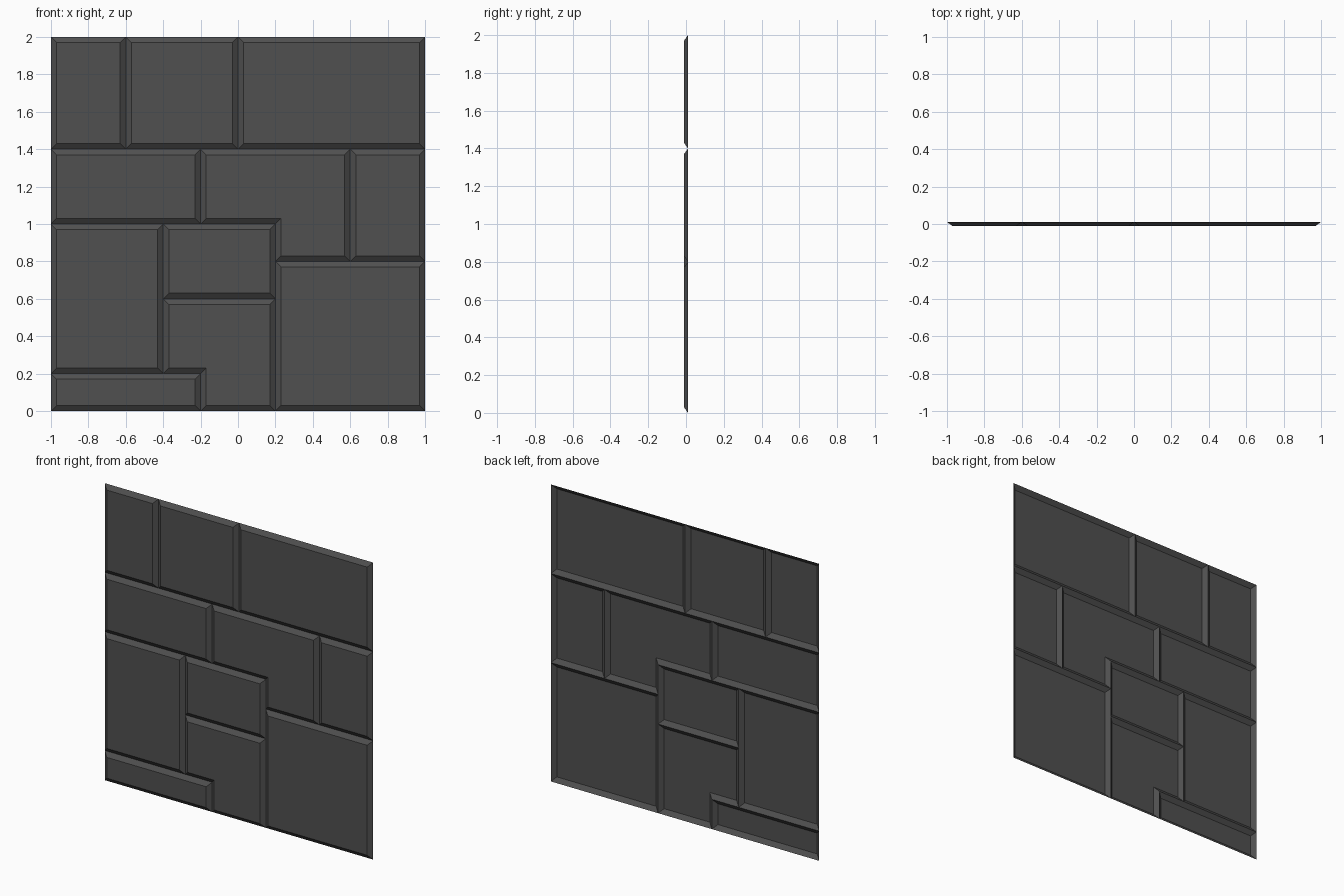
import bpy
import bmesh

cube = bpy.data.objects.get("Cube")
if cube:
    bpy.data.objects.remove(cube, do_unlink=True)

BEVEL = 0.03    # width of the sloped border
HALF = 0.011    # half of the relief depth

# Dark grey stone
stone = bpy.data.materials.new("dark_grey_stone")
stone.use_nodes = True
grey = (0.08, 0.08, 0.08, 1)
stone.diffuse_color = grey
bsdf = stone.node_tree.nodes["Principled BSDF"]
bsdf.inputs["Base Color"].default_value = grey
bsdf.inputs["Roughness"].default_value = 0.9


def add_panel(name, outline):
    """Open-backed panel: outline at the back, inset flat face in front."""
    bm = bmesh.new()
    face = bm.faces.new([bm.verts.new((x, HALF, z)) for x, z in outline])
    bm.normal_update()
    bmesh.ops.inset_region(bm, faces=[face], thickness=BEVEL,
                           use_boundary=True, use_even_offset=True)
    for v in face.verts:
        v.co.y = -HALF
    bm.normal_update()
    mesh = bpy.data.meshes.new(name)
    bm.to_mesh(mesh)
    bm.free()
    mesh.materials.append(stone)
    obj = bpy.data.objects.new(name, mesh)
    bpy.context.collection.objects.link(obj)


def rect(x0, x1, z0, z1):
    return [(x0, z0), (x1, z0), (x1, z1), (x0, z1)]


def notched(x0, x1, z0, z1, nx, nz):
    """Rectangle with its lower corner at -x cut away."""
    return [(nx, z0), (x1, z0), (x1, z1), (x0, z1), (x0, nz), (nx, nz)]


# Top course
add_panel("top_slab_narrow", rect(-1, -0.6, 1.4, 2))
add_panel("top_slab_middle", rect(-0.6, 0, 1.4, 2))
add_panel("top_slab_wide", rect(0, 1, 1.4, 2))

# Middle course
add_panel("middle_slab_low", rect(-1, -0.2, 1, 1.4))
add_panel("middle_slab_notched", notched(-0.2, 0.6, 0.8, 1.4, 0.2, 1))
add_panel("middle_slab_narrow", rect(0.6, 1, 0.8, 1.4))

# Bottom course
add_panel("bottom_slab_tall", rect(-1, -0.4, 0.2, 1))
add_panel("bottom_slab_small", rect(-0.4, 0.2, 0.6, 1))
add_panel("bottom_slab_notched", notched(-0.4, 0.2, 0, 0.6, -0.2, 0.2))
add_panel("bottom_slab_large", rect(0.2, 1, 0, 0.8))
add_panel("bottom_slab_strip", rect(-1, -0.2, 0, 0.2))
